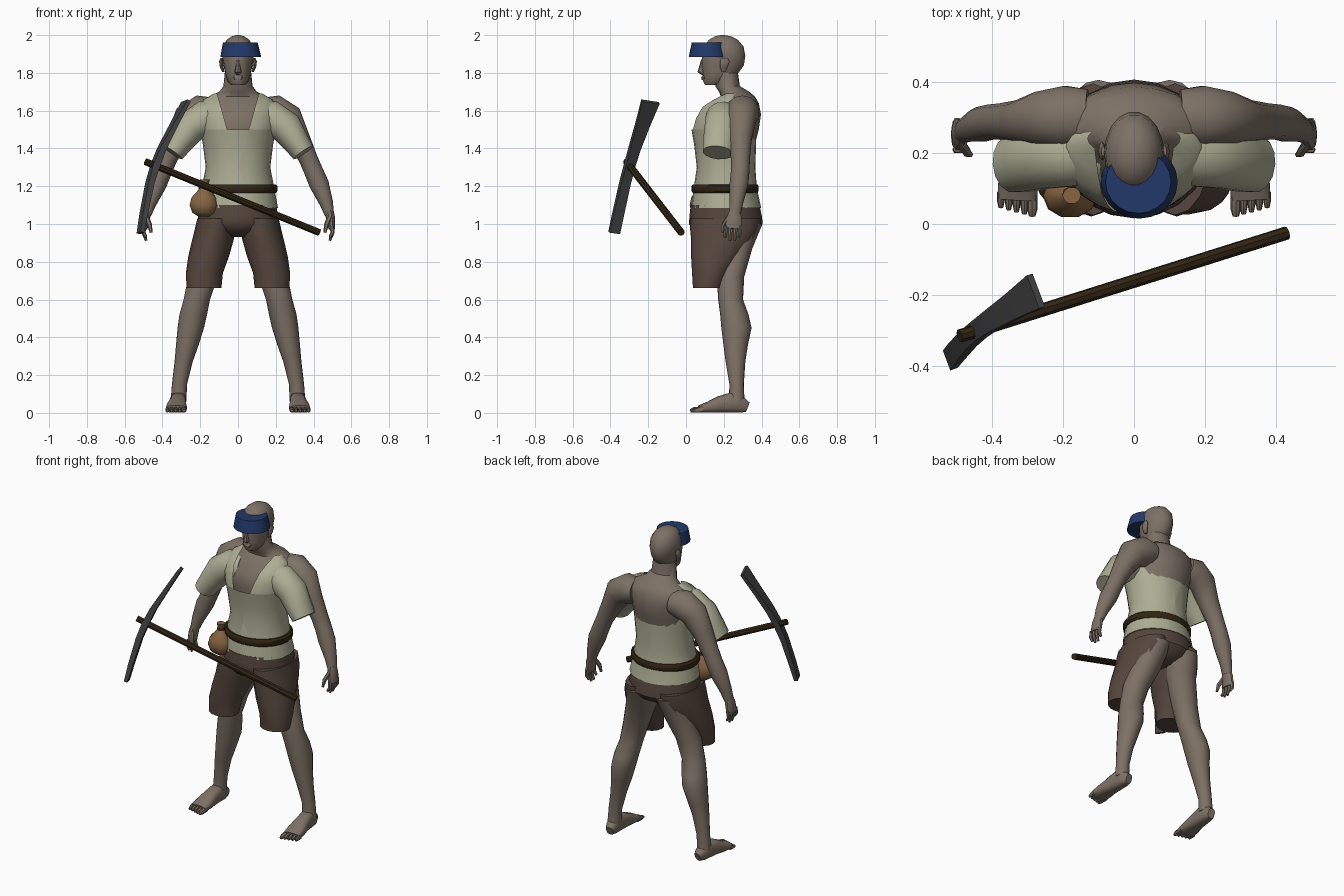
import bpy, bmesh, math
from mathutils import Vector as V


def material(name, r, g, b):
    m = bpy.data.materials.new(name)
    m.diffuse_color = (r, g, b, 1)
    return m


SKIN = material("skin", 0.205, 0.165, 0.132)
CLOTH = material("cream_cloth", 0.42, 0.42, 0.30)
BROWN = material("brown_cloth", 0.092, 0.061, 0.046)
WOOD = material("dark_wood_leather", 0.032, 0.019, 0.007)
BLUE = material("blue_cloth", 0.016, 0.04, 0.14)
TAN = material("tan_leather", 0.24, 0.13, 0.055)
IRON = material("dark_iron", 0.058, 0.058, 0.062)
X, Y, Z = V((1, 0, 0)), V((0, 1, 0)), V((0, 0, 1))


def finish(name, bm, mat, angle=40):
    bmesh.ops.recalc_face_normals(bm, faces=bm.faces[:])
    me = bpy.data.meshes.new(name)
    bm.to_mesh(me)
    bm.free()
    ob = bpy.data.objects.new(name, me)
    bpy.context.collection.objects.link(ob)
    me.materials.append(mat)
    bpy.ops.object.select_all(action='DESELECT')
    ob.select_set(True)
    bpy.context.view_layer.objects.active = ob
    bpy.ops.object.shade_smooth_by_angle(angle=math.radians(angle))
    return ob


def loft_mesh(secs, n=14, flat=False, ref=Y, phase=0.0, power=1.0):
    """Skin elliptical sections (x, y, z, ru, rv) along a path; flat keeps rings level."""
    bm = bmesh.new()
    pts = [V(s[:3]) for s in secs]
    rings = []
    for i, s in enumerate(secs):
        t = Z if flat else (pts[min(i + 1, len(pts) - 1)] - pts[max(i - 1, 0)]).normalized()
        v = (ref - t * ref.dot(t)).normalized()
        u = v.cross(t)
        ring = []
        for k in range(n):
            a = phase + 2 * math.pi * k / n
            c, d = math.cos(a), math.sin(a)
            c = math.copysign(abs(c) ** power, c)
            d = math.copysign(abs(d) ** power, d)
            ring.append(bm.verts.new(pts[i] + u * (c * s[3]) + v * (d * s[4])))
        rings.append(ring)
    for a, b in zip(rings, rings[1:]):
        for k in range(n):
            bm.faces.new((a[k], a[(k + 1) % n], b[(k + 1) % n], b[k]))
    bm.faces.new(rings[0])
    bm.faces.new(rings[-1])
    return bm


def loft(name, secs, mat, angle=40, **kw):
    return finish(name, loft_mesh(secs, **kw), mat, angle)


def level(rows):
    """Rows of (z, y, rx, ry) on the centre line."""
    return [(0, y, z, rx, ry) for z, y, rx, ry in rows]


def pair(name, secs, mat, **kw):
    for s, side in ((-1, "right"), (1, "left")):
        loft(f"{side}_{name}", [(s * p[0],) + tuple(p[1:]) for p in secs], mat, **kw)


# Bare torso and neck
loft("torso", level([(1.08, .22, .16, .13), (1.3, .23, .15, .12), (1.42, .23, .17, .135),
                     (1.5, .232, .185, .153), (1.58, .247, .2, .15), (1.64, .268, .2, .117),
                     (1.675, .275, .15, .09), (1.70, .255, .1, .08), (1.73, .22, .077, .065),
                     (1.80, .215, .07, .06)]), SKIN, n=20, flat=True)

# Head, nose and ears
loft("head", level([(1.735, .14, .035, .04), (1.755, .16, .055, .07), (1.79, .18, .066, .092),
                    (1.84, .195, .077, .113), (1.89, .2, .084, .116), (1.94, .2, .08, .106),
                    (1.975, .198, .06, .078), (1.993, .196, .035, .045), (2.0, .195, .01, .012)]),
     SKIN, n=18, flat=True)
loft("nose", level([(1.79, .092, .01, .01), (1.805, .085, .019, .025), (1.825, .085, .014, .018),
                    (1.87, .092, .008, .012)]), SKIN, n=8, flat=True)
loft("mouth", level([(1.762, .095, .02, .012), (1.775, .096, .027, .016), (1.787, .096, .02, .01)]),
     SKIN, n=8, flat=True)
pair("ear", [(.078, .2, 1.805, .006, .01), (.086, .2, 1.83, .01, .02), (.09, .205, 1.86, .01, .026),
             (.086, .205, 1.88, .006, .014)], SKIN, n=8, flat=True)

# Blue headband, a tapered disc pushed into the brow
loft("headband", [(.015, .118, 1.885, .108, .103), (.012, .118, 1.96, .092, .088)],
     BLUE, n=20, flat=True)

# Arms
pair("arm", [(.13, .3, 1.6, .07, .08), (.19, .3, 1.595, .09, .09), (.262, .295, 1.555, .085, .078),
             (.32, .287, 1.45, .062, .062), (.37, .288, 1.35, .05, .052),
             (.40, .287, 1.28, .05, .05), (.43, .28, 1.21, .052, .05), (.468, .266, 1.11, .036, .036),
             (.484, .258, 1.05, .025, .032)], SKIN)
pair("palm", [(.482, .258, 1.07, .024, .03), (.49, .255, 1.03, .024, .042),
              (.497, .25, .975, .018, .046)], SKIN, n=10)
for i, (y, tip) in enumerate([(.212, .93), (.238, .912), (.264, .912), (.288, .93)]):
    pair(f"finger_{i + 1}", [(.497, y, .99, .012, .012), (.5, y - .003, .955, .011, .011),
                             (.486, y - .006, tip, .007, .008)], SKIN, n=6)
pair("thumb", [(.484, .225, 1.035, .014, .014), (.468, .2, .995, .013, .013),
               (.46, .195, .955, .008, .008)], SKIN, n=6)

# Legs, feet and toes
pair("leg", [(.10, .295, 1.0, .09, .11), (.13, .265, .87, .09, .086), (.185, .236, .72, .078, .072),
             (.218, .236, .6, .07, .066), (.237, .256, .52, .073, .075), (.25, .267, .45, .07, .08),
             (.268, .263, .36, .06, .065), (.288, .262, .27, .048, .052),
             (.31, .268, .15, .04, .038), (.315, .268, .06, .042, .042)],
     SKIN, n=16, flat=True)
pair("foot", [(.31, .325, .03, .022, .028), (.313, .3, .04, .035, .04), (.317, .24, .055, .042, .055),
              (.32, .18, .045, .046, .045), (.325, .12, .03, .056, .03), (.328, .07, .02, .056, .02)],
     SKIN, n=14, ref=Z, power=.75)
for i in range(5):
    x, y = .286 + .022 * i, .022 + .006 * i
    r = .015 if i == 0 else .011
    pair(f"toe_{i + 1}", [(x, .09, .018, r, .016), (x, y + .02, .016, r, .015),
                          (x, y, .011, r * .6, .008)], SKIN, n=8, ref=Z)

# Shirt body with the neck opening cut out of its front
bm = loft_mesh(level([(1.085, .212, .212, .186), (1.19, .208, .192, .167), (1.3, .212, .171, .155),
                      (1.42, .207, .186, .164), (1.5, .201, .2, .172), (1.56, .2, .212, .158),
                      (1.62, .207, .205, .134), (1.66, .222, .18, .09), (1.69, .24, .13, .05)]),
               n=24, flat=True)
for co, no in (((0, 0, 1.5), (0, 0, 1)), ((.057, 0, 1.5), (1, 0, -.28)), ((-.057, 0, 1.5), (1, 0, .28))):
    bmesh.ops.bisect_plane(bm, geom=bm.verts[:] + bm.edges[:] + bm.faces[:],
                           plane_co=co, plane_no=no)
hole = []
for f in bm.faces:
    c = f.calc_center_median()
    if c.z > 1.689 or (c.z > 1.5 and c.y < .22 and abs(c.x) < .057 + .28 * (c.z - 1.5)):
        hole.append(f)
bmesh.ops.delete(bm, geom=hole, context='FACES')
finish("shirt", bm, CLOTH)

# Sleeves, hanging in front of the arms
pair("sleeve", [(.10, .205, 1.56, .09, .09), (.18, .195, 1.56, .092, .092), (.255, .187, 1.51, .088, .09),
                (.31, .175, 1.43, .07, .087), (.346, .168, 1.378, .062, .08)], CLOTH)

# Belt and shorts
loft("belt", level([(1.165, .207, .2, .172), (1.175, .207, .209, .178), (1.2, .207, .209, .178),
                    (1.21, .207, .198, .172)]), WOOD, n=24, flat=True)
loft("shorts_hips", level([(1.1, .207, .203, .182), (1.04, .21, .212, .192), (1.0, .211, .212, .195),
                           (.96, .21, .15, .165), (.93, .21, .06, .1)]), BROWN, n=20, flat=True)
pair("shorts_leg", [(.115, .21, 1.03, .1, .185), (.12, .207, .98, .107, .186), (.132, .195, .92, .11, .168),
                    (.155, .162, .83, .108, .135), (.178, .132, .74, .098, .1),
                    (.18, .115, .66, .092, .078)], BROWN, n=16, flat=True)

# Belt pouch with tied neck
loft("pouch", [(-.18, .085, 1.04, .03, .03), (-.18, .08, 1.06, .062, .052), (-.18, .078, 1.1, .076, .062),
               (-.18, .08, 1.14, .066, .055), (-.178, .082, 1.18, .032, .03), (-.177, .082, 1.2, .016, .016),
               (-.175, .08, 1.235, .026, .024)], TAN, n=10, flat=True)
loft("pouch_tie", [(-.177, .082, 1.192, .025, .024), (-.177, .082, 1.206, .022, .021)],
     WOOD, n=10, flat=True)

# Pickaxe: straight handle and a bowed head that flares at its tips
start, end = V((-.49, -.315, 1.33)), V((.43, -.025, .955))
along = (end - start).normalized()
up = V((.30, .247, .92))
up = (up - along * up.dot(along)).normalized()
wide = along.cross(up)
loft("pick_handle", [(*start, .019, .019), (*end, .019, .019)], WOOD, n=8, ref=wide)
eye = start + along * .058
secs = []
for t, bow, thick, width in ((-.372, .037, .011, .030), (-.27, .022, .014, .029), (-.1, .002, .017, .027),
                             (0, 0, .019, .026), (.1, .006, .017, .029), (.25, .03, .013, .038),
                             (.388, .053, .010, .05)):
    p = eye + up * t + along * bow
    secs.append((*p, thick * 1.414, width * 1.414))
loft("pick_head", secs, IRON, n=4, ref=wide, phase=math.pi / 4)
